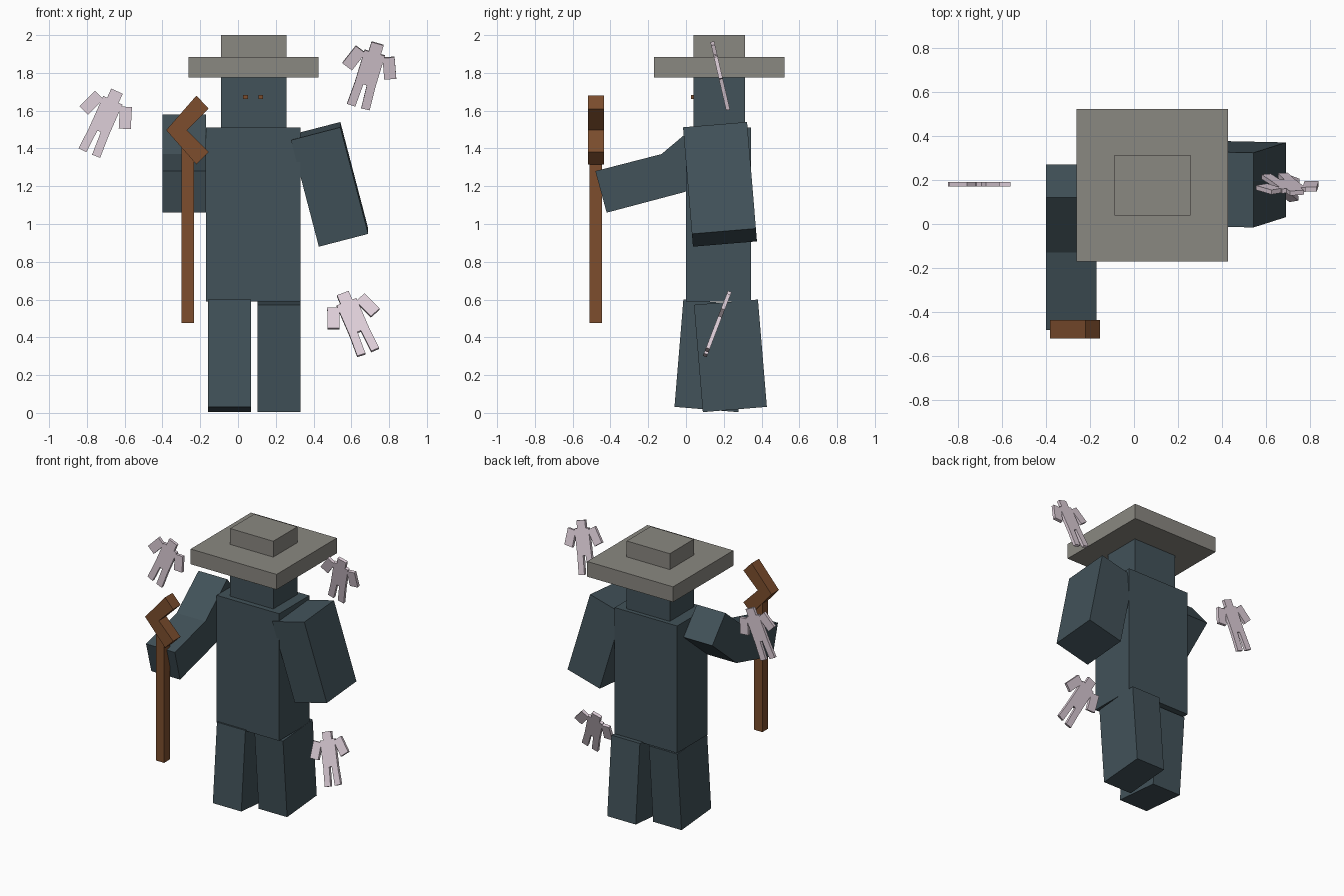
import bpy
import bmesh
from math import radians
from mathutils import Euler, Matrix, Vector

old = bpy.data.objects.get("Cube")
if old:
    bpy.data.objects.remove(old, do_unlink=True)


def material(name, rgb):
    mat = bpy.data.materials.new(name)
    mat.use_nodes = True
    color = (*rgb, 1.0)
    mat.diffuse_color = color
    mat.node_tree.nodes["Principled BSDF"].inputs["Base Color"].default_value = color
    return mat


SLATE = material("slate_teal", (0.054, 0.084, 0.100))
GREY = material("hat_grey", (0.255, 0.246, 0.220))
BROWN = material("wood_brown", (0.205, 0.076, 0.027))
PINK = material("pale_pink", (0.73, 0.62, 0.69))


def finish(name, bm, mat):
    bmesh.ops.recalc_face_normals(bm, faces=bm.faces)
    mesh = bpy.data.meshes.new(name)
    bm.to_mesh(mesh)
    bm.free()
    mesh.materials.append(mat)
    obj = bpy.data.objects.new(name, mesh)
    bpy.context.scene.collection.objects.link(obj)
    return obj


def tilt(rx=0, ry=0):
    return Euler((radians(rx), radians(ry), 0), "YXZ").to_matrix().to_4x4()


def add_box(bm, center, size, turn=Matrix(), frame=Matrix()):
    matrix = frame @ Matrix.Translation(center) @ turn @ Matrix.Diagonal((*size, 1))
    bmesh.ops.create_cube(bm, size=1, matrix=matrix)


def box(name, mat, center, size, rx=0, ry=0):
    bm = bmesh.new()
    add_box(bm, center, size, tilt(rx, ry))
    return finish(name, bm, mat)


def prism(name, mat, points, push):
    """Extrude a closed outline of 3D points along push."""
    bm = bmesh.new()
    face = bm.faces.new([bm.verts.new(p) for p in points])
    result = bmesh.ops.extrude_face_region(bm, geom=[face], use_keep_orig=True)
    moved = [v for v in result["geom"] if isinstance(v, bmesh.types.BMVert)]
    bmesh.ops.translate(bm, verts=moved, vec=Vector(push))
    return finish(name, bm, mat)


# Body and head
box("torso", SLATE, (0.08, 0.172, 1.05), (0.50, 0.345, 0.92))
box("head", SLATE, (0.083, 0.176, 1.65), (0.345, 0.275, 0.30))
for side, x in (("right", 0.04), ("left", 0.12)):
    box(side + "_eye", BROWN, (x, 0.04, 1.673), (0.025, 0.025, 0.022))

# Flat hat
box("hat_brim", GREY, (0.083, 0.176, 1.83), (0.688, 0.69, 0.11))
box("hat_crown", GREY, (0.083, 0.176, 1.935), (0.345, 0.275, 0.13))

# Striding legs
box("right_leg", SLATE, (-0.045, 0.132, 0.302), (0.228, 0.34, 0.57), rx=-4.75)
box("left_leg", SLATE, (0.217, 0.235, 0.302), (0.228, 0.34, 0.57), rx=4.75)

# Hanging left arm, bent right arm
box("left_arm", SLATE, (0.485, 0.18, 1.21), (0.27, 0.34, 0.585), rx=4.75, ry=-14.6)
arm = [(0.12, 1.58), (0.27, 1.40), (-0.005, 1.17), (-0.42, 1.06), (-0.48, 1.28), (-0.13, 1.37)]
prism("right_arm", SLATE, [(-0.40, y, z) for y, z in arm], (0.23, 0, 0))

# Staff with an angled head
box("staff_shaft", BROWN, (-0.267, -0.478, 0.945), (0.066, 0.066, 0.94))
crook = [(-0.22, 1.68), (-0.155, 1.61), (-0.27, 1.497), (-0.155, 1.38), (-0.22, 1.315), (-0.38, 1.497)]
prism("staff_crook", BROWN, [(x, -0.52, z) for x, z in crook], (0, 0.085, 0))


# Floating paper figures
def paper_figure(name, center, rx, ry):
    bm = bmesh.new()
    frame = Matrix.Translation(center) @ tilt(rx, ry)
    thick = 0.021
    add_box(bm, (0, 0, 0.15), (0.067, thick, 0.06), frame=frame)
    add_box(bm, (0, 0, 0.037), (0.112, thick, 0.18), frame=frame)
    for s in (-1, 1):
        add_box(bm, (s * 0.098, 0, 0.069), (0.064, thick, 0.117), tilt(ry=-21 * s), frame)
        add_box(bm, (s * 0.036, 0, -0.115), (0.046, thick, 0.13), tilt(ry=-3 * s), frame)
    finish(name, bm, PINK)


paper_figure("paper_figure_right", (-0.714, 0.18, 1.539), 0, 24)
paper_figure("paper_figure_upper_left", (0.688, 0.18, 1.788), 13, 16.5)
paper_figure("paper_figure_lower_left", (0.622, 0.167, 0.475), -21, -22)
